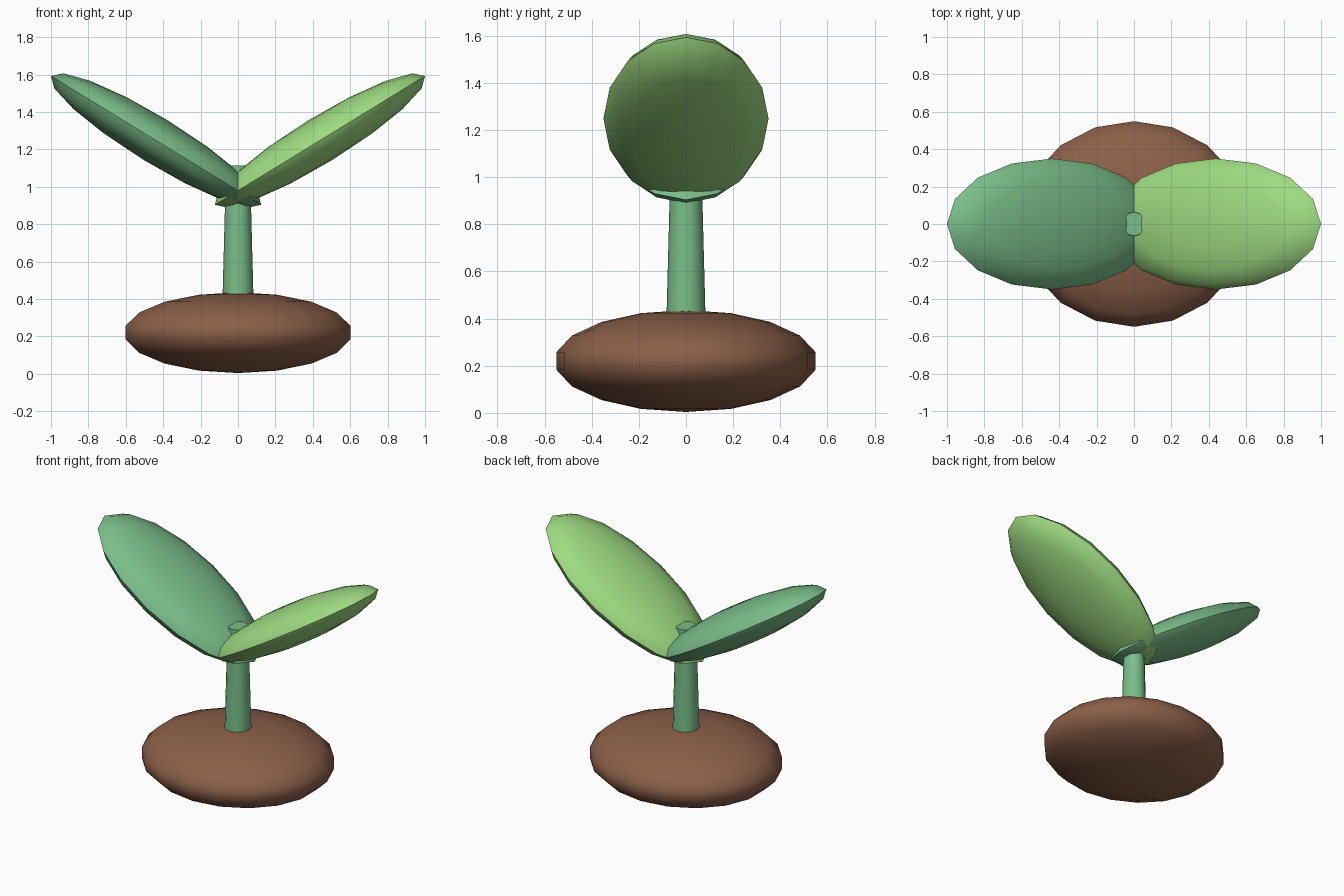
import bpy, math

if "Cube" in bpy.data.objects:
    bpy.data.objects.remove(bpy.data.objects["Cube"])


def material(name, color):
    m = bpy.data.materials.new(name)
    m.diffuse_color = (*color, 1)
    m.use_nodes = True
    m.node_tree.nodes["Principled BSDF"].inputs["Base Color"].default_value = m.diffuse_color
    return m


brown = material("soil_brown", (0.26, 0.115, 0.065))
light_green = material("light_green", (0.34, 0.71, 0.22))
mid_green = material("mid_green", (0.195, 0.515, 0.25))


def finish(name, mat):
    ob = bpy.context.object
    ob.name = name
    ob.data.materials.append(mat)
    bpy.ops.object.transform_apply(location=False, rotation=True, scale=True)
    bpy.ops.object.shade_smooth_by_angle(angle=math.radians(50))
    return ob


def ellipsoid(name, mat, loc, radii, segments, rings, tilt=0):
    bpy.ops.mesh.primitive_uv_sphere_add(segments=segments, ring_count=rings,
                                         radius=1, location=loc, rotation=(0, tilt, 0))
    bpy.context.object.scale = radii
    return finish(name, mat)


# Soil mound
ellipsoid("soil_mound", brown, (0, 0, 0.22), (0.619, 0.558, 0.216), 18, 9)

# Tapered stem, its tip showing between the leaves
z0, z1 = 0.36, 1.115
bpy.ops.mesh.primitive_cone_add(vertices=12, radius1=0.084, radius2=0.064,
                                depth=z1 - z0, location=(0, 0, (z0 + z1) / 2))
finish("stem", mid_green)

# Pair of tilted leaves crossing at the stem
for name, mat, s in (("right_leaf", light_green, 1), ("left_leaf", mid_green, -1)):
    ellipsoid(name, mat, (s * 0.438, 0, 1.248), (0.659, 0.35, 0.124), 16, 8, -s * 0.55)
